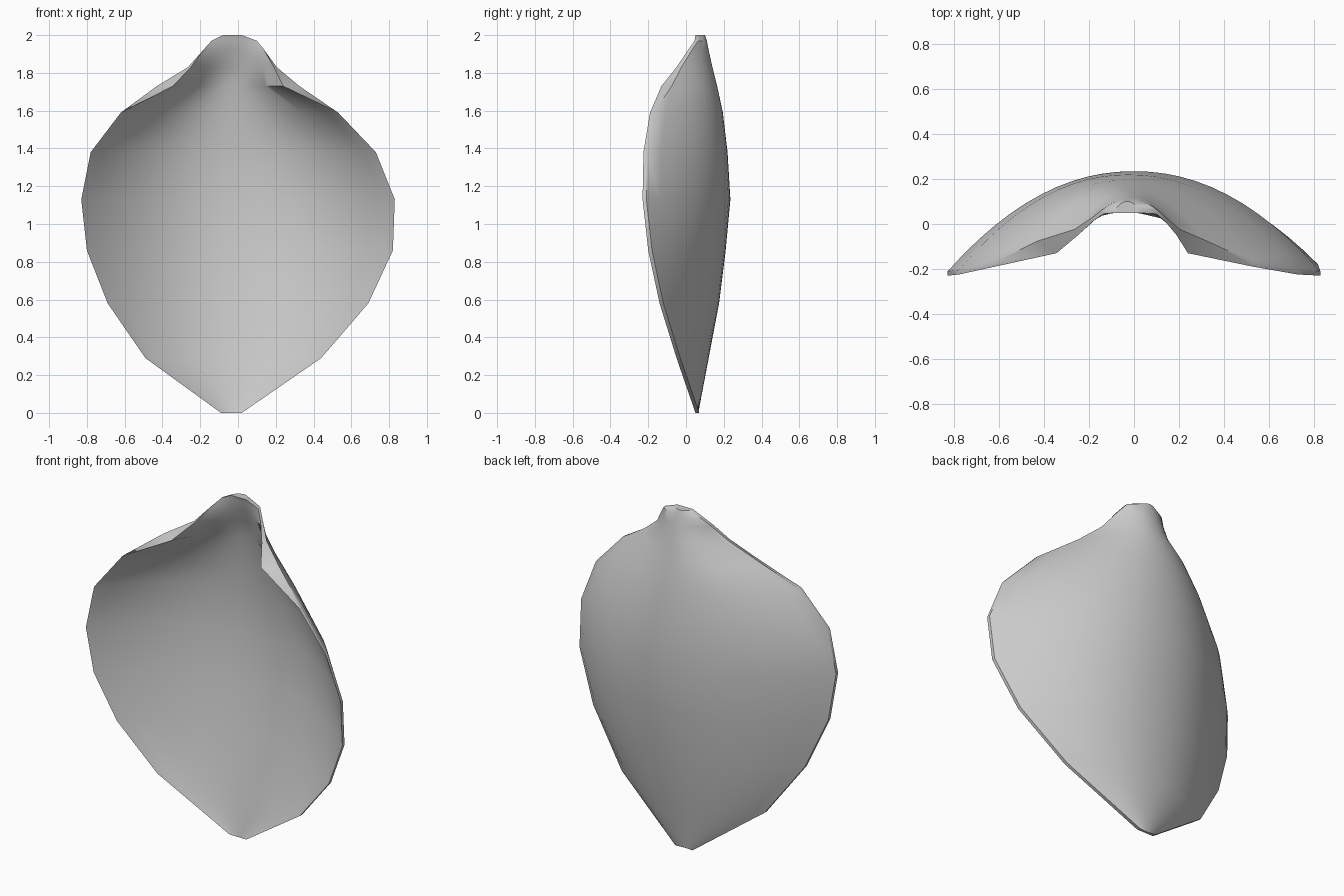
import bpy
import bmesh
import math

default_cube = bpy.data.objects.get("Cube")
if default_cube:
    bpy.data.objects.remove(default_cube, do_unlink=True)

# Shell sections from base to tip:
# height, right edge x, left edge x, rim y, spine y, outer layer flare
SECTIONS = [
    (0, -.09, .02, .05, .065, 0),
    (.29, -.49, .44, -.05, .12, 0),
    (.58, -.69, .69, -.14, .175, 0),
    (.86, -.8, .82, -.2, .21, 0),
    (1.13, -.83, .83, -.23, .235, 0),
    (1.38, -.78, .73, -.225, .22, 0),
    (1.59, -.62, .53, -.19, .195, 0),
    (1.73, -.345, .24, -.13, .165, .085),
    (1.83, -.25, .19, -.05, .14, .015),
    (1.92, -.185, .14, .01, .12, 0),
    (1.97, -.14, .1, .045, .11, 0),
    (2, -.08, .02, .05, .1, 0),
]
COLUMNS = 24
BEND = 2.1


def make_material(name, value):
    material = bpy.data.materials.new(name)
    material.use_nodes = True
    colour = (value, value, value, 1)
    material.diffuse_color = colour
    shader = material.node_tree.nodes["Principled BSDF"]
    shader.inputs["Base Color"].default_value = colour
    shader.inputs["Roughness"].default_value = .6
    return material


def section_points(section, outer):
    """Points across one arched section, for the inner or outer layer."""
    height, right, left, rim, spine, flare = section
    if outer:
        right, left = right - flare, left + flare
        rim = rim + .02 + flare * .4
    else:
        # the wall is thicker near the tip
        wall = .05 if height > 1.9 else .02
        spine = max(spine - wall, rim)
    middle, half = (left + right) / 2, (left - right) / 2
    points = []
    for column in range(COLUMNS + 1):
        across = 2 * column / COLUMNS - 1
        depth = spine + (rim - spine) * abs(across) ** BEND
        points.append((middle + half * across, depth, height))
    return points


def add_layer(mesh, outer):
    """One grid of faces; returns its rows of vertices."""
    rows = [[mesh.verts.new(point) for point in section_points(section, outer)]
            for section in SECTIONS]
    for low, high in zip(rows, rows[1:]):
        for i in range(COLUMNS):
            mesh.faces.new((low[i], low[i + 1], high[i + 1], high[i]))
    return rows


def rim_loop(rows):
    """Vertices around the outline of a layer, in order."""
    right_side = [row[0] for row in rows]
    left_side = [row[-1] for row in rows]
    return rows[0] + left_side[1:] + rows[-1][-2::-1] + right_side[-2:0:-1]


# Inner and outer layers joined by a rim
mesh = bmesh.new()
inner_loop = rim_loop(add_layer(mesh, False))
outer_loop = rim_loop(add_layer(mesh, True))
for i in range(len(inner_loop)):
    j = (i + 1) % len(inner_loop)
    mesh.faces.new((inner_loop[i], inner_loop[j], outer_loop[j], outer_loop[i]))
bmesh.ops.recalc_face_normals(mesh, faces=mesh.faces)

data = bpy.data.meshes.new("curved_shell")
mesh.to_mesh(data)
mesh.free()
shell = bpy.data.objects.new("curved_shell", data)
bpy.context.collection.objects.link(shell)
data.materials.append(make_material("light grey", .6))

# Smooth surface with a crisp rim
bpy.ops.object.select_all(action="DESELECT")
shell.select_set(True)
bpy.context.view_layer.objects.active = shell
bpy.ops.object.shade_smooth_by_angle(angle=math.radians(40))
